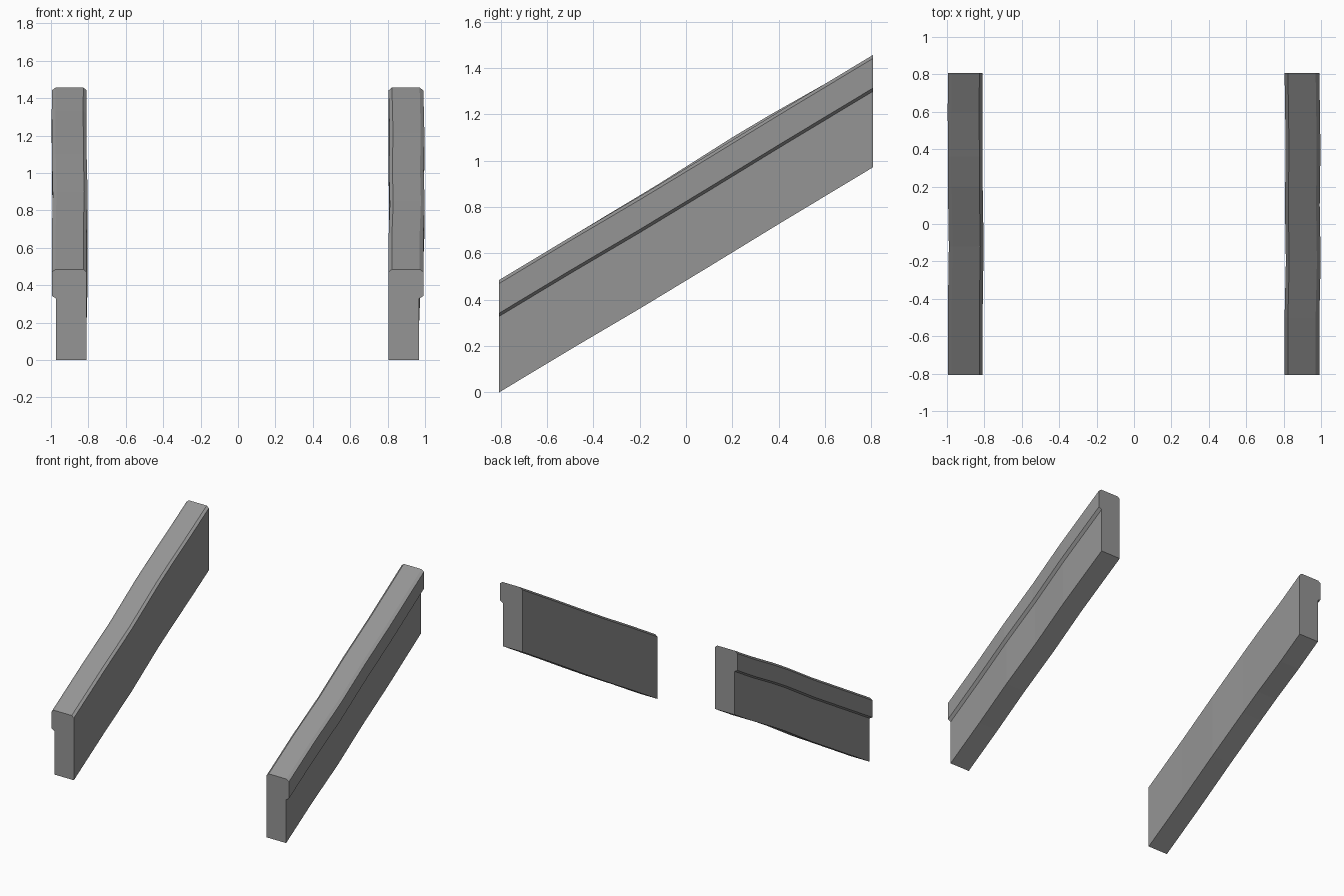
import bpy
import bmesh

cube = bpy.data.objects.get("Cube")
if cube:
    bpy.data.objects.remove(cube, do_unlink=True)

# Single grey finish
stone = bpy.data.materials.new("plain grey")
grey = (0.3, 0.3, 0.3, 1)
stone.use_nodes = True
stone.diffuse_color = grey
stone.node_tree.nodes["Principled BSDF"].inputs["Base Color"].default_value = grey

SLOPE = 0.602
HALF = 0.807

# Cross-section of a rail: distance from the centre plane, height above the slope line
PROFILE = [(0.807, 0), (0.97, 0), (0.97, 0.328), (0.993, 0.342),
           (0.993, 0.47), (0.973, 0.485), (0.825, 0.485), (0.807, 0.47)]


def sloped_rail(name, side, stations):
    """Sweep the section up the slope; each station is (y, sideways shift, lift)."""
    bm = bmesh.new()
    rings = []
    for y, shift, lift in stations:
        rise = (y + HALF) * SLOPE + lift
        rings.append([bm.verts.new((side * x + shift, y, z + rise)) for x, z in PROFILE])
    count = len(PROFILE)
    for near, far in zip(rings, rings[1:]):
        for i in range(count):
            j = (i + 1) % count
            bm.faces.new((near[i], near[j], far[j], far[i]))
    bm.faces.new(rings[0])
    bm.faces.new(rings[-1])
    bmesh.ops.recalc_face_normals(bm, faces=bm.faces)
    mesh = bpy.data.meshes.new(name)
    bm.to_mesh(mesh)
    bm.free()
    mesh.materials.append(stone)
    rail = bpy.data.objects.new(name, mesh)
    bpy.context.collection.objects.link(rail)


# The rails are slightly uneven along their length
sloped_rail("right_rail", -1, [(-HALF, -0.002, 0), (-0.45, -0.002, 0), (-0.12, 0.003, 0),
                               (0.2, -0.002, 0.01), (0.36, -0.002, 0.009),
                               (0.6, -0.003, 0), (HALF, -0.002, 0)])
sloped_rail("left_rail", 1, [(-HALF, -0.002, 0), (-0.5, -0.002, 0), (-0.2, 0.005, -0.004),
                             (0.1, 0, -0.003), (0.4, 0.004, 0), (HALF, -0.002, 0)])
